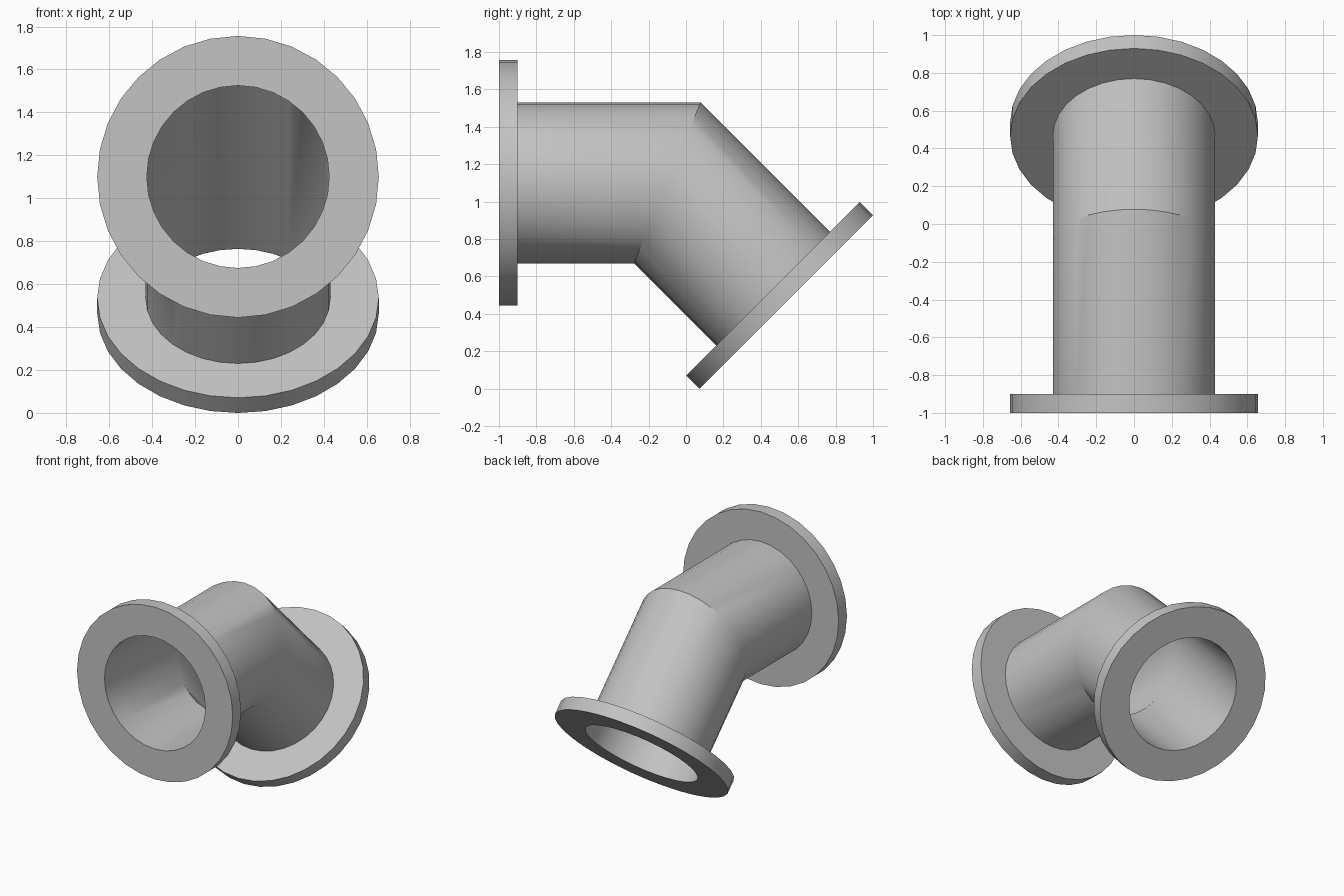
import bpy
import bmesh
from math import sin, cos, tan, pi, radians
from mathutils import Matrix, Vector

SEGMENTS = 32
BEND = radians(45)
LEG = 0.90            # bend centre to flange face
THICK = 0.10          # flange thickness
R_FLANGE, R_PIPE, R_BORE = 0.656, 0.43, 0.425

cube = bpy.data.objects.get("Cube")
if cube:
    bpy.data.objects.remove(cube, do_unlink=True)

grey = bpy.data.materials.new("pipe grey")
grey.use_nodes = True
colour = (0.55, 0.55, 0.55, 1)
grey.diffuse_color = colour
grey.node_tree.nodes["Principled BSDF"].inputs["Base Color"].default_value = colour

# The front leg runs to -y; the lower leg is the same frame turned down to +y
centre = Matrix.Translation((0, LEG * -1 * (1 / 9), 1.10))
front_leg = centre
lower_leg = centre @ Matrix.Rotation(pi - BEND, 4, 'X')


def ring(radius, along, frame, flip=1, shear=0.0):
    """Circle of points across a leg, optionally sheared into a mitre."""
    points = []
    for i in range(SEGMENTS):
        a = 2 * pi * i / SEGMENTS
        x, z = radius * sin(a), radius * cos(a) * flip
        points.append(frame @ Vector((x, -along + shear * z, z)))
    return points


def skin(name, rings):
    """Join rings into a closed, hollow body."""
    bm = bmesh.new()
    loops = [[bm.verts.new(p) for p in r] for r in rings]
    for k, a in enumerate(loops):
        b = loops[(k + 1) % len(loops)]
        for i in range(SEGMENTS):
            j = (i + 1) % SEGMENTS
            bm.faces.new((a[i], a[j], b[j], b[i]))
    bmesh.ops.recalc_face_normals(bm, faces=bm.faces)
    mesh = bpy.data.meshes.new(name)
    bm.to_mesh(mesh)
    bm.free()
    mesh.materials.append(grey)
    obj = bpy.data.objects.new(name, mesh)
    bpy.context.collection.objects.link(obj)
    bpy.ops.object.select_all(action='DESELECT')
    obj.select_set(True)
    bpy.context.view_layer.objects.active = obj
    bpy.ops.object.shade_smooth_by_angle(angle=radians(30))


# Mitred pipe: outer wall one way, bore back the other way
def wall(radius):
    return [ring(radius, LEG - THICK, front_leg),
            ring(radius, 0, front_leg, shear=tan(BEND / 2)),
            ring(radius, LEG - THICK, lower_leg, flip=-1)]


skin("elbow_pipe", wall(R_PIPE) + wall(R_BORE)[::-1])

# Flange rings on both ends
for name, frame in (("front_flange", front_leg), ("lower_flange", lower_leg)):
    skin(name, [ring(r, d, frame) for r, d in (
        (R_BORE, LEG), (R_FLANGE, LEG),
        (R_FLANGE, LEG - THICK), (R_BORE, LEG - THICK))])
